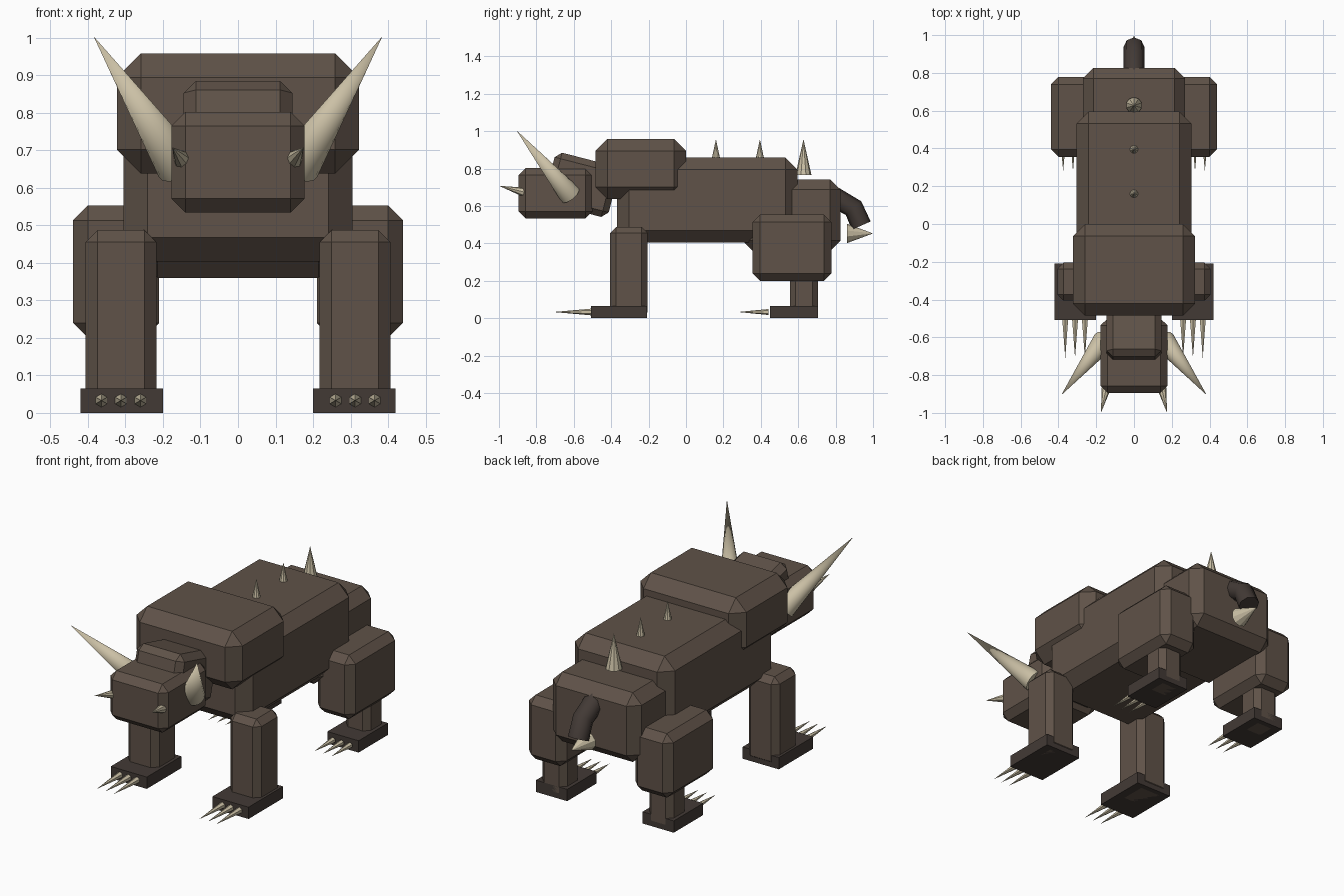
import bpy, bmesh, math
from mathutils import Vector, Matrix

if "Cube" in bpy.data.objects:
    bpy.data.objects.remove(bpy.data.objects["Cube"])


def material(name, rgb):
    m = bpy.data.materials.new(name)
    m.diffuse_color = (*rgb, 1)
    m.use_nodes = True
    m.node_tree.nodes["Principled BSDF"].inputs["Base Color"].default_value = m.diffuse_color
    return m


HIDE = material("hide", (0.115, 0.085, 0.065))
DARK = material("dark_hide", (0.055, 0.042, 0.036))
BONE = material("bone", (0.60, 0.53, 0.38))


def finish(name, bm, mat):
    me = bpy.data.meshes.new(name)
    bm.to_mesh(me)
    bm.free()
    me.materials.append(mat)
    ob = bpy.data.objects.new(name, me)
    bpy.context.collection.objects.link(ob)
    return ob


def block(name, lo, hi, bevel=0.0, mat=HIDE, tilt=0.0):
    """Chamfered box between two corners, optionally tilted about x."""
    lo, hi = Vector(lo), Vector(hi)
    bm = bmesh.new()
    bmesh.ops.create_cube(bm, size=1, matrix=Matrix.Diagonal((*(hi - lo), 1)))
    ob = finish(name, bm, mat)
    ob.location = (lo + hi) / 2
    ob.rotation_euler.x = math.radians(tilt)
    if bevel:
        mod = ob.modifiers.new("chamfer", 'BEVEL')
        mod.width = bevel
        mod.segments = 1
    return ob


def spike(name, base, tip, radius, sides=8, smooth=False):
    """Cone running from a base centre to a tip."""
    base, tip = Vector(base), Vector(tip)
    axis = tip - base
    bm = bmesh.new()
    bmesh.ops.create_cone(bm, cap_ends=True, segments=sides, radius1=radius,
                          radius2=0, depth=axis.length)
    ob = finish(name, bm, BONE)
    ob.location = (base + tip) / 2
    ob.rotation_euler = axis.to_track_quat('Z', 'Y').to_euler()
    if smooth:
        for p in ob.data.polygons:
            p.use_smooth = len(p.vertices) == 3
    return ob


# Trunk
block("torso", (-0.305, -0.37, 0.404), (0.305, 0.595, 0.858), 0.064)
block("shoulder_hump", (-0.323, -0.485, 0.638), (0.323, 0, 0.958), 0.064)
block("hips", (-0.27, 0.30, 0.36), (0.27, 0.826, 0.742), 0.055)

# Neck and head
block("neck", (-0.145, -0.735, 0.573), (0.145, -0.381, 0.853), 0.033, tilt=-14.5)
block("head", (-0.177, -0.895, 0.534), (0.177, -0.50, 0.802), 0.037)

for side, s in (("left", 1), ("right", -1)):
    # Horns and tusks
    spike(f"horn_{side}", (s * 0.16, -0.62, 0.66), (s * 0.385, -0.906, 1.004),
          0.06, 16, True)
    spike(f"tusk_{side}", (s * 0.145, -0.86, 0.672), (s * 0.175, -1.0, 0.708), 0.026)

    # Front leg
    a, b = sorted((s * 0.217, s * 0.406))
    block(f"front_leg_{side}", (a, -0.406, 0), (b, -0.205, 0.487), 0.032)
    a, b = sorted((s * 0.20, s * 0.42))
    block(f"front_foot_{side}", (a, -0.508, 0), (b, -0.208, 0.065), mat=DARK)

    # Rear leg
    a, b = sorted((s * 0.21, s * 0.44))
    block(f"thigh_{side}", (a, 0.355, 0.20), (b, 0.778, 0.553), 0.04)
    a, b = sorted((s * 0.25, s * 0.40))
    block(f"rear_shank_{side}", (a, 0.556, 0), (b, 0.706, 0.30), 0.03)
    a, b = sorted((s * 0.23, s * 0.42))
    block(f"rear_foot_{side}", (a, 0.45, 0), (b, 0.706, 0.065), mat=DARK)

    # Claws
    for i in (-1, 0, 1):
        x = s * (0.312 + i * 0.052)
        spike(f"front_claw_{side}_{i + 2}", (x, -0.505, 0.033), (x, -0.71, 0.033), 0.018, 6)
        x = s * (0.323 + i * 0.052)
        spike(f"rear_claw_{side}_{i + 2}", (x, 0.44, 0.033), (x, 0.278, 0.033), 0.016, 6)

# Spines along the back
for i, (y, z, r) in enumerate(((0.16, 0.845, 0.024), (0.395, 0.845, 0.024),
                               (0.628, 0.765, 0.043))):
    spike(f"back_spine_{i + 1}", (0, y, z), (0, y, 0.957), r, 10)

# Tail: bent tube ending in a bone spike
cu = bpy.data.curves.new("tail", 'CURVE')
cu.dimensions = '3D'
cu.bevel_depth = 0.055
cu.bevel_resolution = 2
cu.use_fill_caps = True
sp = cu.splines.new('POLY')
path = ((0.78, 0.655), (0.896, 0.588), (0.937, 0.495))
sp.points.add(len(path) - 1)
for p, (y, z) in zip(sp.points, path):
    p.co = (0, y, z, 1)
cu.materials.append(DARK)
bpy.context.collection.objects.link(bpy.data.objects.new("tail", cu))
spike("tail_spike", (0, 0.86, 0.453), (0, 1.0, 0.453), 0.052, 10)
